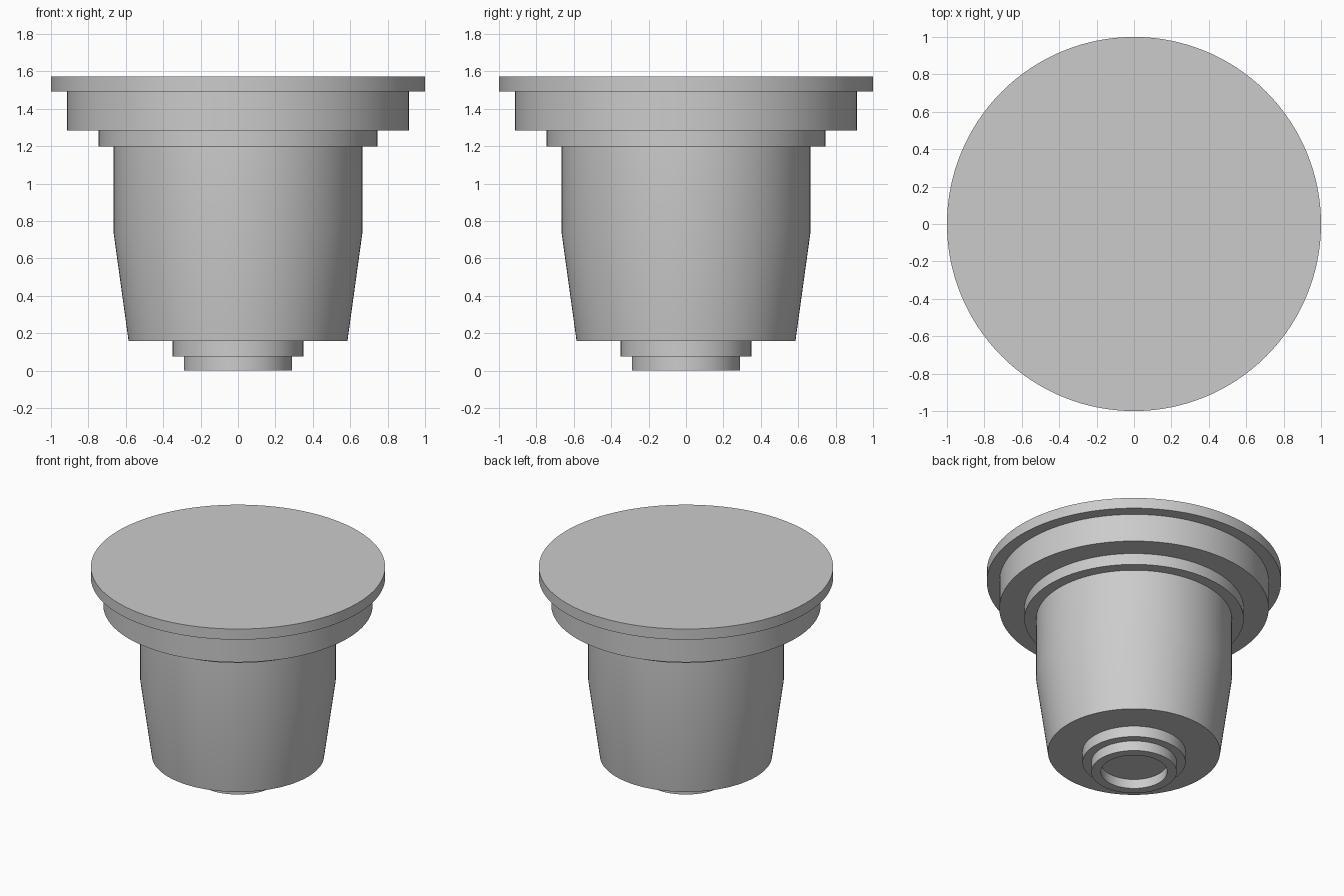
import bpy
import bmesh
import math

SEGMENTS = 128

default = bpy.data.objects.get("Cube")
if default:
    bpy.data.objects.remove(default, do_unlink=True)

grey = bpy.data.materials.new("plain_grey")
grey.use_nodes = True
colour = (0.6, 0.6, 0.6, 1.0)
grey.diffuse_color = colour
grey.node_tree.nodes["Principled BSDF"].inputs["Base Color"].default_value = colour


def lathe(name, profile):
    """Turn a (radius, height) profile, listed from the top down, around z."""
    bm = bmesh.new()
    rings = []
    for radius, z in profile:
        if radius == 0:
            rings.append([bm.verts.new((0, 0, z))] * SEGMENTS)
        else:
            angles = [math.tau * k / SEGMENTS for k in range(SEGMENTS)]
            rings.append([bm.verts.new((radius * math.cos(a), radius * math.sin(a), z))
                          for a in angles])
    for upper, lower in zip(rings, rings[1:]):
        for k in range(SEGMENTS):
            n = (k + 1) % SEGMENTS
            corners = dict.fromkeys((upper[k], lower[k], lower[n], upper[n]))
            bm.faces.new(list(corners))
    mesh = bpy.data.meshes.new(name)
    bm.to_mesh(mesh)
    bm.free()
    mesh.materials.append(grey)
    obj = bpy.data.objects.new(name, mesh)
    bpy.context.collection.objects.link(obj)
    bpy.ops.object.select_all(action="DESELECT")
    obj.select_set(True)
    bpy.context.view_layer.objects.active = obj
    bpy.ops.object.shade_smooth_by_angle(angle=math.radians(30))
    return obj


# Each part carries its side wall and the ledge down to the next part
lathe("top_flange", [(0, 1.572), (1.0, 1.572), (1.0, 1.492), (0.915, 1.492)])
lathe("collar", [(0.915, 1.492), (0.915, 1.283), (0.745, 1.283)])
lathe("neck_ring", [(0.745, 1.283), (0.745, 1.198), (0.665, 1.198)])

# Straight upper wall running into a tapered lower wall
lathe("body", [(0.665, 1.198), (0.665, 0.735), (0.585, 0.157), (0.35, 0.157)])
lathe("lower_step", [(0.35, 0.157), (0.35, 0.075), (0.29, 0.075)])

# Bottom rim with a shallow round recess
lathe("bottom_rim", [(0.29, 0.075), (0.29, 0), (0.225, 0), (0.225, 0.07), (0, 0.07)])
